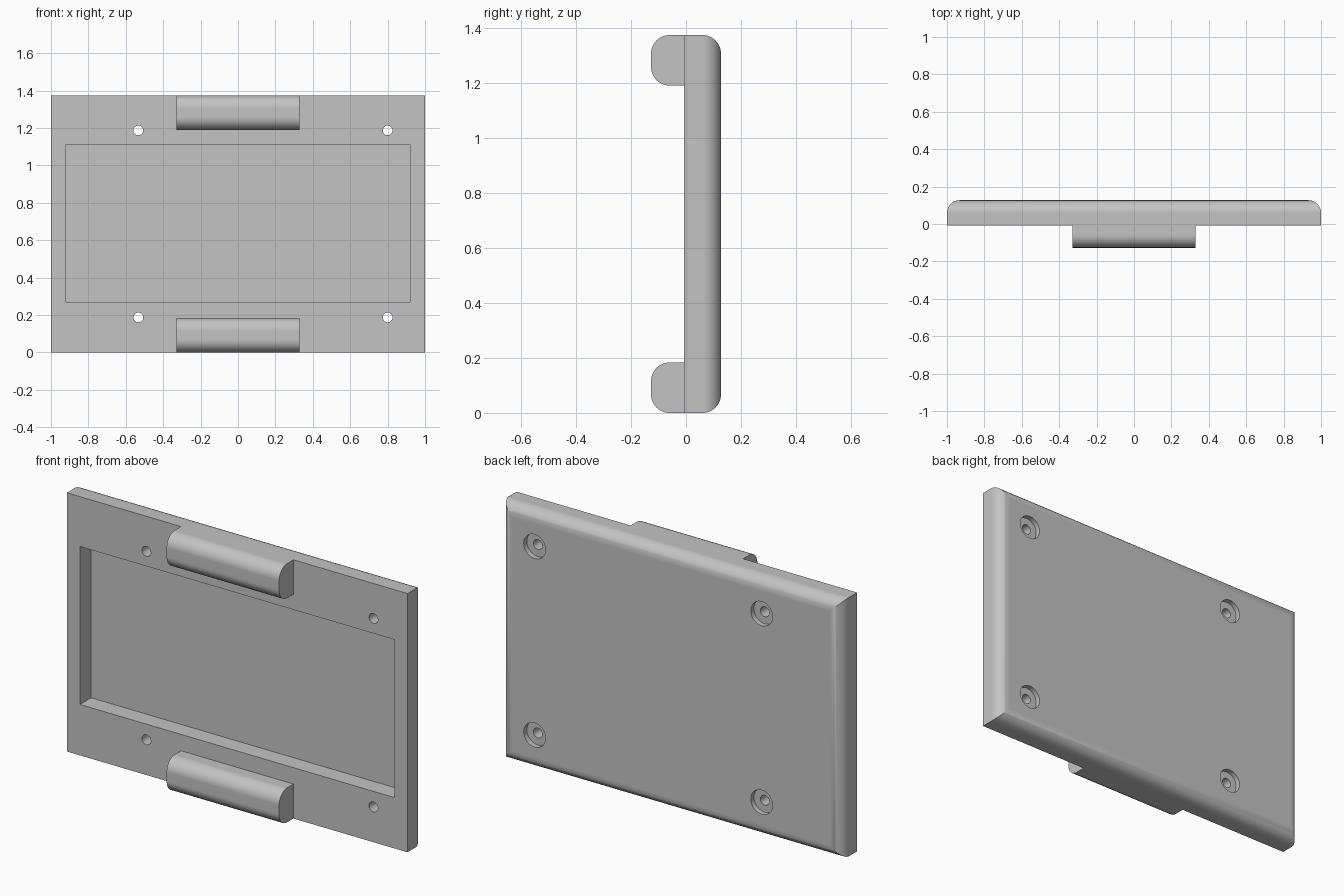
import bpy
import bmesh
from math import radians
from mathutils import Matrix, Vector

if "Cube" in bpy.data.objects:
    bpy.data.objects.remove(bpy.data.objects["Cube"])

HEIGHT = 1.373
FRONT, BACK, LUG_FRONT = -0.007, 0.127, -0.127
RADIUS = 0.067

grey = bpy.data.materials.new("plain grey")
grey.use_nodes = True
grey.diffuse_color = (0.55, 0.55, 0.55, 1)
grey.node_tree.nodes["Principled BSDF"].inputs["Base Color"].default_value = grey.diffuse_color


def finish(name, bm):
    mesh = bpy.data.meshes.new(name)
    bm.normal_update()
    bm.to_mesh(mesh)
    bm.free()
    mesh.materials.append(grey)
    ob = bpy.data.objects.new(name, mesh)
    bpy.context.collection.objects.link(ob)
    return ob


def box(name, low, high, rounded=None):
    """Box between two corners; rounded(edge centre) picks edges to fillet."""
    low, high = Vector(low), Vector(high)
    bm = bmesh.new()
    bmesh.ops.create_cube(bm, size=1)
    for v in bm.verts:
        v.co = (low + high) / 2 + v.co * (high - low)
    if rounded:
        edges = [e for e in bm.edges if rounded((e.verts[0].co + e.verts[1].co) / 2, e)]
        bmesh.ops.bevel(bm, geom=edges, offset=RADIUS, segments=12,
                        profile=0.5, affect='EDGES', clamp_overlap=False)
    return finish(name, bm)


def cylinder(name, x, z, radius, y0, y1):
    """Cylinder lying along y."""
    bm = bmesh.new()
    place = Matrix.Translation((x, (y0 + y1) / 2, z)) @ Matrix.Rotation(radians(90), 4, 'X')
    bmesh.ops.create_cone(bm, cap_ends=True, segments=40, radius1=radius,
                          radius2=radius, depth=y1 - y0, matrix=place)
    return finish(name, bm)


def select(ob):
    bpy.ops.object.select_all(action='DESELECT')
    ob.select_set(True)
    bpy.context.view_layer.objects.active = ob


def cut(ob, cutter):
    cutter.hide_render = True
    select(ob)
    mod = ob.modifiers.new("cut", 'BOOLEAN')
    mod.operation, mod.solver, mod.object = 'DIFFERENCE', 'EXACT', cutter
    bpy.ops.object.modifier_apply(modifier=mod.name)
    bpy.data.objects.remove(cutter)


def smooth(ob):
    select(ob)
    bpy.ops.object.shade_smooth_by_angle(angle=radians(30))
    mod = ob.modifiers.new("flat faces stay flat", 'WEIGHTED_NORMAL')
    mod.keep_sharp = True


# Cover plate with its four back edges rounded
plate = box("cover_plate", (-1, FRONT, 0), (1, BACK, HEIGHT),
            lambda mid, e: mid.y > BACK - 0.001)

# Shallow rectangular pocket in the front
cut(plate, box("pocket_cutter", (-0.923, FRONT - 0.1, 0.27), (0.923, FRONT + 0.093, 1.108)))

# Screw holes with counterbores on the back
for x in (-0.533, 0.8):
    for z in (0.187, 1.187):
        cut(plate, cylinder("hole_cutter", x, z, 0.026, -0.2, 0.2))
        cut(plate, cylinder("counterbore_cutter", x, z, 0.064, BACK - 0.027, 0.2))
smooth(plate)

# Rounded lugs on the front, flush with the top and bottom edges
LUG = 0.183
for name, z in (("lower_lug", 0), ("upper_lug", HEIGHT - LUG)):
    lug = box(name, (-0.33, LUG_FRONT, z), (0.33, FRONT, z + LUG),
              lambda mid, e: mid.y < LUG_FRONT + 0.001 and abs(mid.x) < 0.1)
    smooth(lug)
